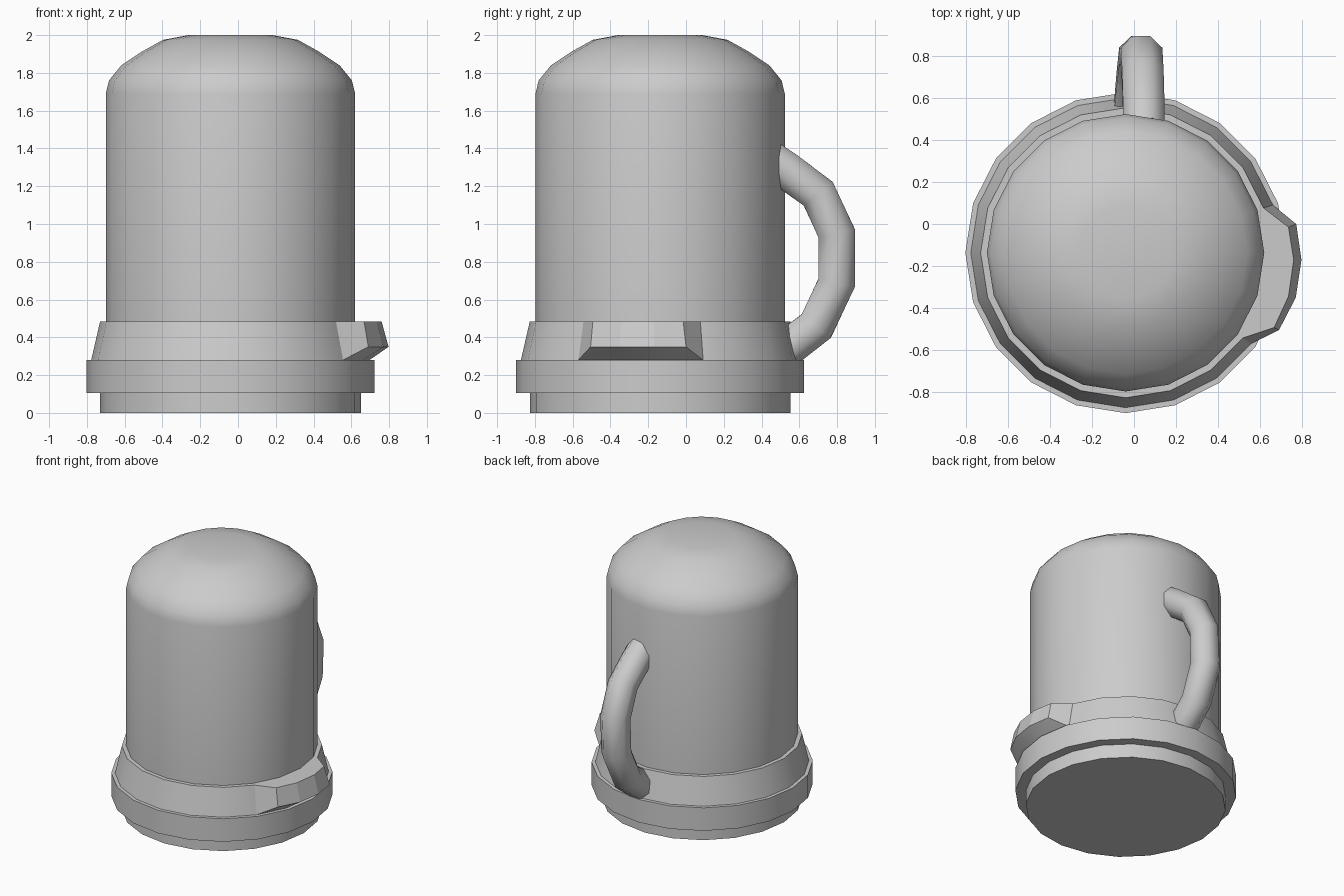
import bpy, bmesh, math
from mathutils import Vector

if "Cube" in bpy.data.objects:
    bpy.data.objects.remove(bpy.data.objects["Cube"])

CX, CY, SIDES = -0.04, -0.137, 20


def finish(name, bm, angle=30):
    bmesh.ops.recalc_face_normals(bm, faces=bm.faces[:])
    me = bpy.data.meshes.new(name)
    bm.to_mesh(me)
    bm.free()
    ob = bpy.data.objects.new(name, me)
    bpy.context.collection.objects.link(ob)
    me.shade_smooth()
    me.set_sharp_from_angle(angle=math.radians(angle))
    return ob


def polar(r, deg, z):
    a = math.radians(deg)
    return Vector((CX + r * math.cos(a), CY + r * math.sin(a), z))


def bridge(bm, a, b, closed=True):
    n = len(a)
    for i in range(n if closed else n - 1):
        j = (i + 1) % n
        bm.faces.new((a[i], a[j], b[j], b[i]))


def lathe(name, profile, cap_first=False, cap_last=False):
    bm = bmesh.new()
    rings = [[bm.verts.new(polar(r, 360 * i / SIDES, z)) for i in range(SIDES)]
             for r, z in profile]
    for a, b in zip(rings, rings[1:]):
        bridge(bm, a, b)
    if cap_first:
        bm.faces.new(rings[0])
    if cap_last:
        bm.faces.new(rings[-1])
    return finish(name, bm)


# Stepped base with tapered collar
lathe("base_and_collar",
      [(0.69, 0), (0.69, 0.105), (0.763, 0.105), (0.763, 0.28),
       (0.737, 0.28), (0.69, 0.485), (0.66, 0.485)], cap_first=True)

# Tall cylinder with domed top
lathe("domed_body",
      [(0.66, 0.485), (0.66, 1.69), (0.643, 1.76), (0.578, 1.84),
       (0.47, 1.912), (0.357, 1.975), (0.222, 2.0)], cap_last=True)

# Lip pulled out from three faces of the collar
bm = bmesh.new()
angles = (18, 0, -18, -36)
outer_low = ((0.772, 0.0), (0.797, -0.17), (0.77, -0.35), (0.69, -0.505))
outer_top = ((0.735, -0.015), (0.76, -0.17), (0.735, -0.345), (0.667, -0.493))
rows = [[bm.verts.new(polar(0.69, a, 0.485)) for a in angles],
        [bm.verts.new((x, y, 0.485)) for x, y in outer_top],
        [bm.verts.new((x, y, 0.35)) for x, y in outer_low],
        [bm.verts.new(polar(0.737, a, 0.28)) for a in angles]]
for a, b in zip(rows, rows[1:]):
    bridge(bm, a, b, closed=False)
for k in (0, -1):
    bm.faces.new([row[k] for row in rows])
finish("pouring_lip", bm, 15)

# Eight-sided handle swept along a bent path, slightly tilted
path = [Vector(p) for p in (
    (0.047, 0.45, 1.338), (0.047, 0.53, 1.285), (0.042, 0.70, 1.16),
    (0.036, 0.798, 0.95), (0.028, 0.798, 0.69), (0.016, 0.69, 0.46),
    (0.003, 0.54, 0.345), (0.0, 0.50, 0.32))]
bm = bmesh.new()
rings = []
for i, p in enumerate(path):
    ahead = (path[min(i + 1, len(path) - 1)] - p).normalized()
    behind = (p - path[max(i - 1, 0)]).normalized()
    tangent = (ahead + behind).normalized()
    side = (Vector((1, 0, 0)) - tangent * tangent.x).normalized()
    out = tangent.cross(side)
    ring = []
    for k in range(8):
        a = math.radians(22.5 + 45 * k)
        ring.append(bm.verts.new(p + 0.107 * (side * math.cos(a) + out * math.sin(a))))
    rings.append(ring)
for a, b in zip(rings, rings[1:]):
    bridge(bm, a, b)
bm.faces.new(rings[0])
bm.faces.new(rings[-1])
finish("handle", bm, 50)
